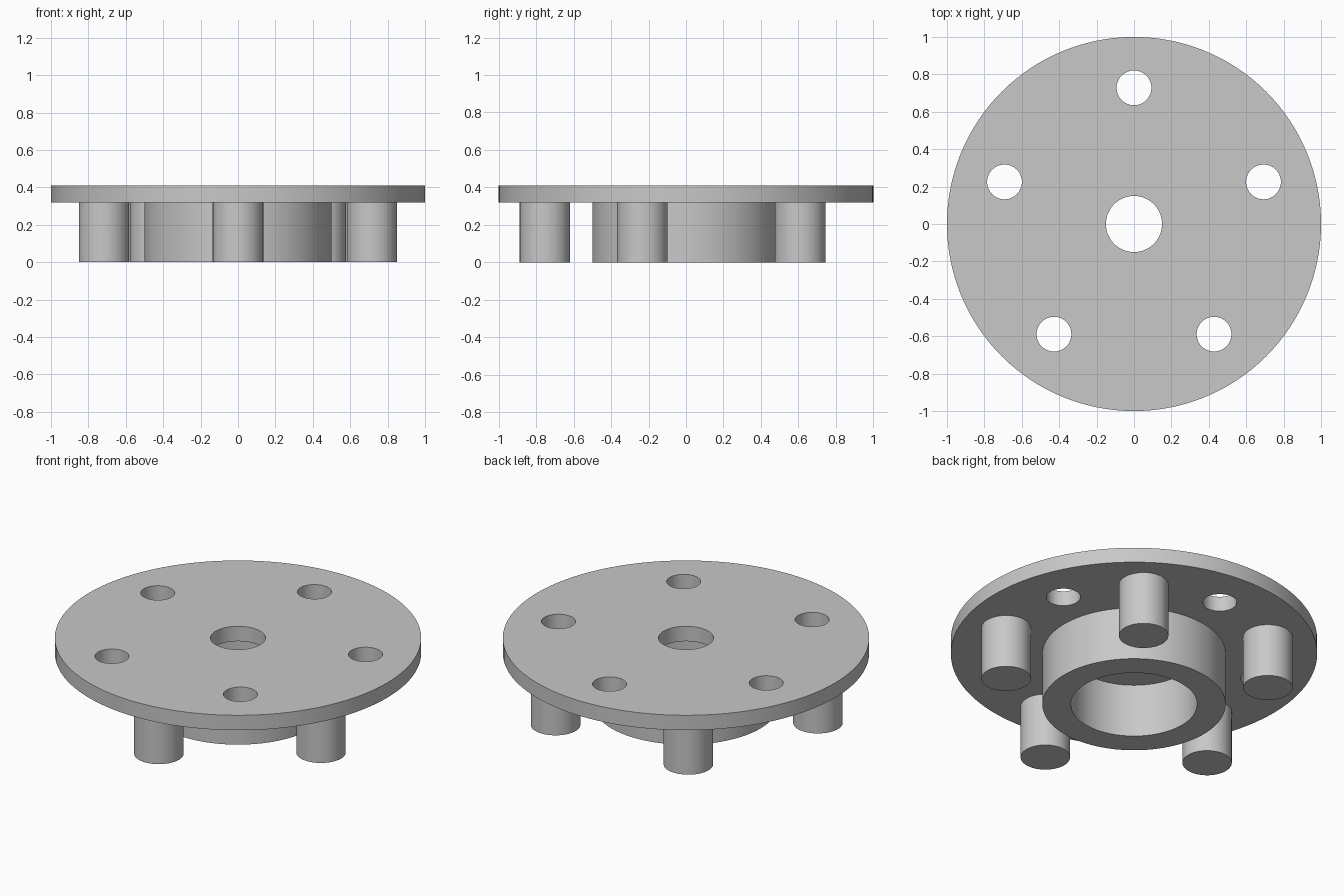
import bpy
import bmesh
from math import cos, sin, radians

if "Cube" in bpy.data.objects:
    bpy.data.objects.remove(bpy.data.objects["Cube"], do_unlink=True)

PLATE_BOTTOM, PLATE_TOP = 0.32, 0.41

grey = bpy.data.materials.new("plain_grey")
grey.use_nodes = True
colour = (0.58, 0.58, 0.58, 1)
grey.diffuse_color = colour
grey.node_tree.nodes["Principled BSDF"].inputs["Base Color"].default_value = colour


def around(radius, start):
    """Five evenly spaced points on a circle."""
    return [(radius * cos(radians(start + 72 * i)),
             radius * sin(radians(start + 72 * i))) for i in range(5)]


def extruded_disc(name, circles, z0, z1):
    """Solid from an outer circle and hole circles, each (x, y, radius, segments)."""
    bm = bmesh.new()
    for x, y, r, n in circles:
        ring = [bm.verts.new((x + r * cos(radians(360 * i / n)),
                              y + r * sin(radians(360 * i / n)), z0)) for i in range(n)]
        for i in range(n):
            bm.edges.new((ring[i], ring[(i + 1) % n]))
    bmesh.ops.triangle_fill(bm, edges=bm.edges[:], use_beauty=True, normal=(0, 0, 1))
    up = bmesh.ops.extrude_face_region(bm, geom=bm.faces[:])["geom"]
    top = [v for v in up if isinstance(v, bmesh.types.BMVert)]
    bmesh.ops.translate(bm, verts=top, vec=(0, 0, z1 - z0))
    bmesh.ops.recalc_face_normals(bm, faces=bm.faces[:])
    mesh = bpy.data.meshes.new(name)
    bm.to_mesh(mesh)
    bm.free()
    mesh.materials.append(grey)
    obj = bpy.data.objects.new(name, mesh)
    bpy.context.collection.objects.link(obj)
    bpy.ops.object.select_all(action="DESELECT")
    obj.select_set(True)
    bpy.context.view_layer.objects.active = obj
    bpy.ops.object.shade_smooth_by_angle(angle=radians(30))
    return obj


# Round plate with a centre bore and five bolt holes
bolt_holes = [(x, y, 0.093, 48) for x, y in around(0.728, 90)]
extruded_disc("plate", [(0, 0, 1, 128), (0, 0, 0.15, 64)] + bolt_holes,
              PLATE_BOTTOM, PLATE_TOP)

# Wide hub ring under the plate
extruded_disc("hub_ring", [(0, 0, 0.5, 128), (0, 0, 0.345, 96)], 0, PLATE_BOTTOM)

# Five solid pins set between the bolt holes
for i, (x, y) in enumerate(around(0.753, -90)):
    extruded_disc(f"pin_{i + 1}", [(x, y, 0.135, 64)], 0, PLATE_BOTTOM)
